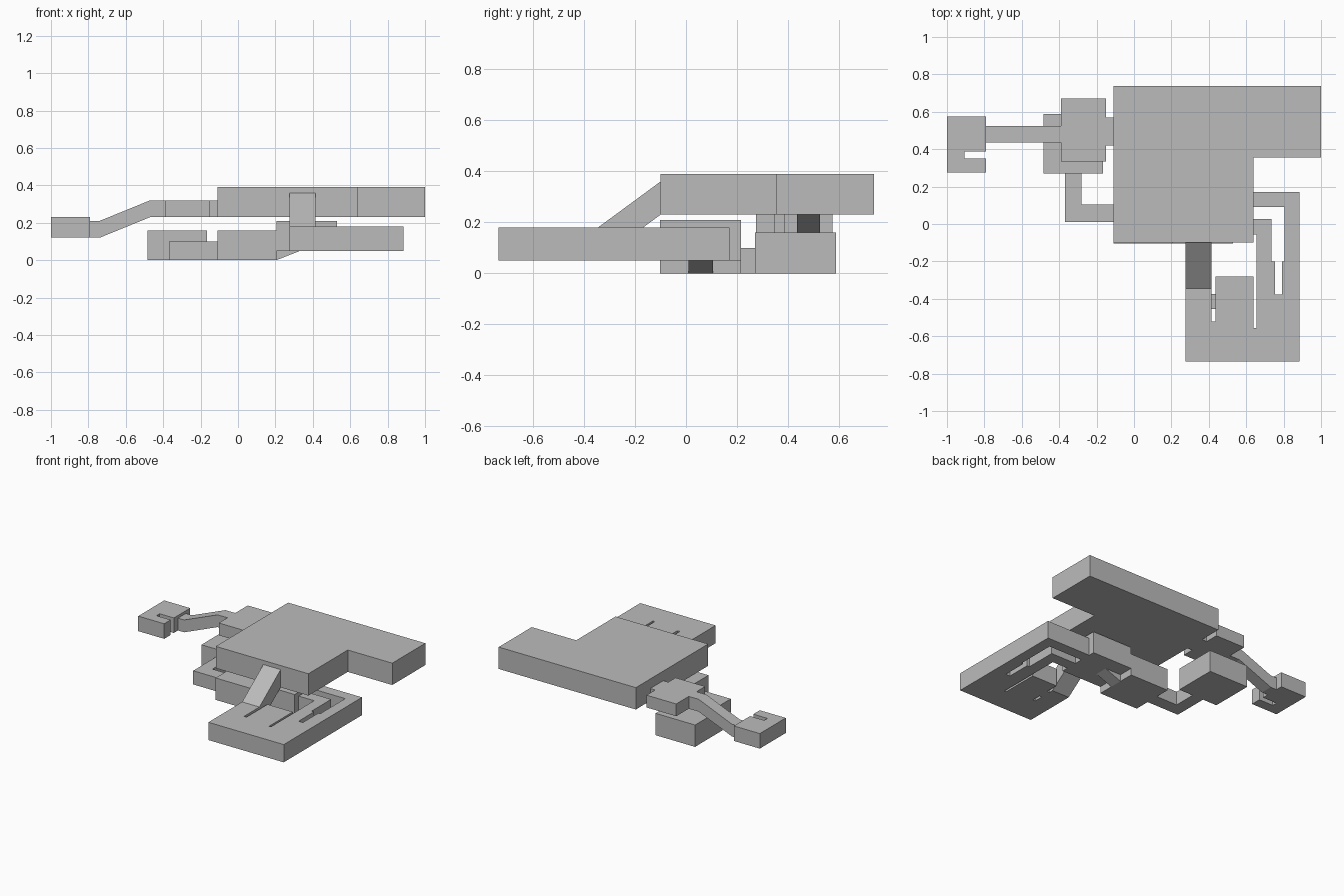
import bpy, bmesh

grey = bpy.data.materials.new("plain grey")
grey.diffuse_color = (0.5, 0.5, 0.5, 1)


def prism(name, outline, lo, hi, axis="z"):
    """Extrude a 2D outline between lo and hi along the given axis."""
    place = {"z": lambda a, b, t: (a, b, t),
             "y": lambda a, b, t: (a, t, b),
             "x": lambda a, b, t: (t, a, b)}[axis]
    bm = bmesh.new()
    base = bm.faces.new([bm.verts.new(place(a, b, lo)) for a, b in outline])
    ext = bmesh.ops.extrude_face_region(bm, geom=[base], use_keep_orig=True)
    for v in ext["geom"]:
        if isinstance(v, bmesh.types.BMVert):
            v.co["xyz".index(axis)] = hi
    bmesh.ops.recalc_face_normals(bm, faces=bm.faces)
    mesh = bpy.data.meshes.new(name)
    bm.to_mesh(mesh)
    bm.free()
    mesh.materials.append(grey)
    obj = bpy.data.objects.new(name, mesh)
    bpy.context.collection.objects.link(obj)
    return obj


def box(name, x0, x1, y0, y1, z0, z1):
    return prism(name, [(x0, y0), (x1, y0), (x1, y1), (x0, y1)], z0, z1)


# Upper level: L-shaped hall and the side room next to it
prism("upper_hall", [(-0.11, -0.1), (0.64, -0.1), (0.64, 0.355),
                     (1, 0.355), (1, 0.737), (-0.11, 0.737)], 0.23, 0.39)
box("upper_side_room", -0.39, -0.15, 0.335, 0.67, 0.23, 0.32)
box("upper_doorway", -0.15, -0.11, 0.42, 0.57, 0.23, 0.32)

# Sloping passage down to the notched end room
prism("left_sloping_passage",
      [(-0.39, 0.32), (-0.47, 0.32), (-0.74, 0.21), (-0.79, 0.21),
       (-0.79, 0.12), (-0.74, 0.12), (-0.47, 0.23), (-0.39, 0.23)],
      0.435, 0.525, "y")
prism("left_end_room", [(-1, 0.275), (-0.79, 0.275), (-0.79, 0.35), (-0.905, 0.35),
                        (-0.905, 0.387), (-0.79, 0.387), (-0.79, 0.575),
                        (-1, 0.575)], 0.12, 0.23)

# Lowest level: rear room, bent corridor, middle room
box("lower_rear_room", -0.485, -0.165, 0.27, 0.588, 0, 0.16)
prism("lower_bent_corridor", [(-0.37, 0.01), (-0.11, 0.01), (-0.11, 0.105),
                              (-0.28, 0.105), (-0.28, 0.27), (-0.37, 0.27)], 0, 0.1)
box("lower_middle_room", -0.11, 0.205, -0.103, 0.215, 0, 0.16)

# Short ramp up into the raised room
prism("lower_ramp", [(0.205, 0), (0.34, 0.053), (0.34, 0.12), (0.205, 0.1)],
      0.01, 0.105, "y")
box("raised_middle_room", 0.205, 0.53, -0.103, 0.215, 0.05, 0.21)

# Front block with its slots and the two corridors leading back
prism("front_block",
      [(0.275, -0.735), (0.885, -0.735), (0.885, 0.17), (0.53, 0.17), (0.53, 0.09),
       (0.805, 0.09), (0.805, -0.2), (0.79, -0.2), (0.79, -0.378), (0.755, -0.378),
       (0.755, -0.2), (0.735, -0.2), (0.735, 0.028), (0.53, 0.028), (0.53, -0.055),
       (0.655, -0.055), (0.655, -0.555), (0.64, -0.555), (0.64, -0.28),
       (0.435, -0.28), (0.435, -0.522), (0.415, -0.522), (0.415, -0.345),
       (0.275, -0.345)], 0.05, 0.18)
box("front_slot_doorway", 0.415, 0.435, -0.455, -0.375, 0.05, 0.15)

# Ramp from the upper hall down to the front block
prism("front_ramp", [(-0.1, 0.36), (-0.345, 0.18), (-0.345, 0.05), (-0.1, 0.23)],
      0.275, 0.415, "x")
